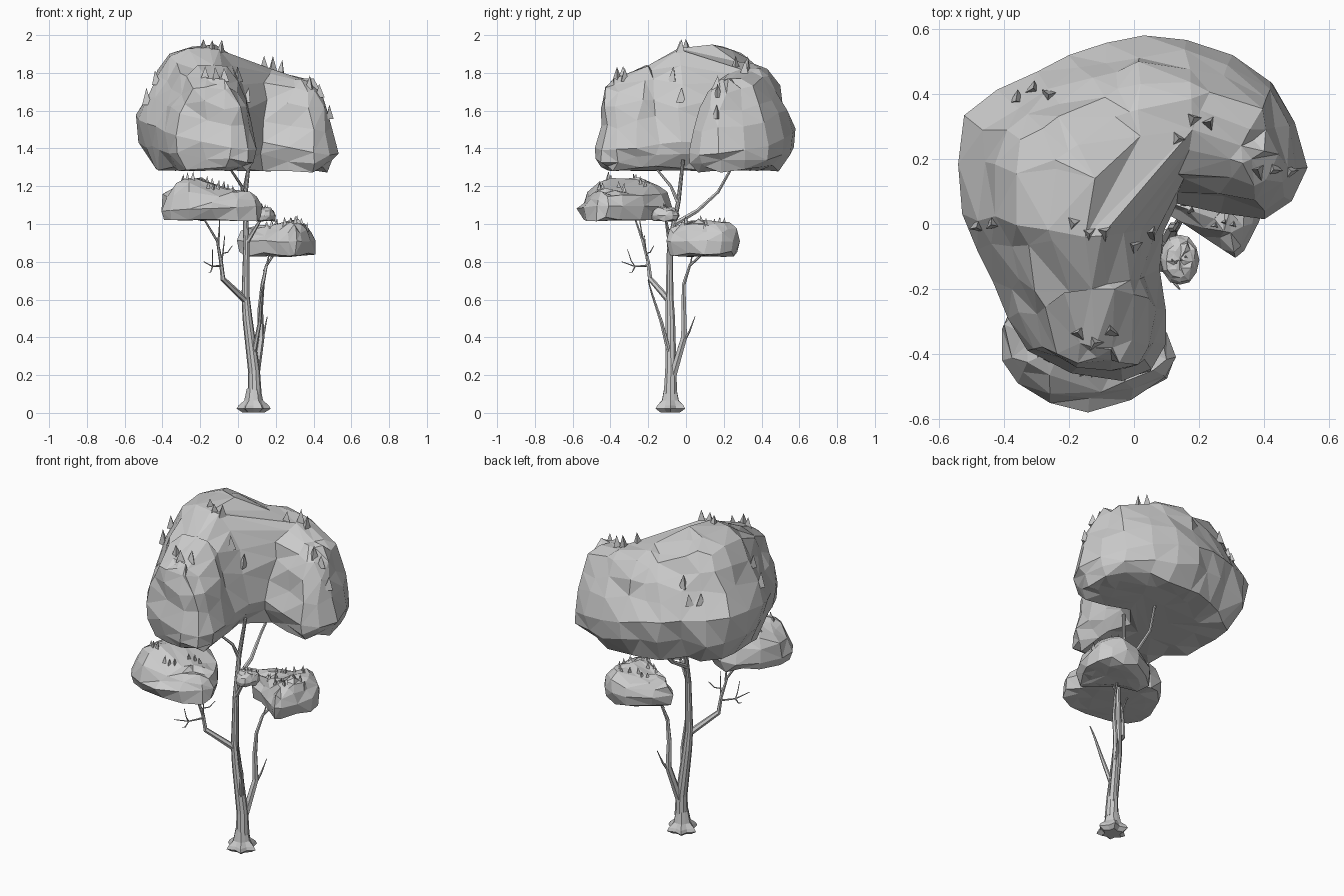
import bpy, bmesh, math, random
from mathutils import Vector
from mathutils.bvhtree import BVHTree

if "Cube" in bpy.data.objects:
    bpy.data.objects.remove(bpy.data.objects["Cube"])

random.seed(4)
TAU = 2 * math.pi


def finish(bm, name):
    bmesh.ops.recalc_face_normals(bm, faces=bm.faces)
    me = bpy.data.meshes.new(name)
    bm.to_mesh(me)
    bm.free()
    ob = bpy.data.objects.new(name, me)
    bpy.context.collection.objects.link(ob)
    return ob


def skin_rings(bm, rings):
    for a, b in zip(rings, rings[1:]):
        n = len(a)
        for i in range(n):
            j = (i + 1) % n
            bm.faces.new((a[i], a[j], b[j], b[i]))


def jiggle(j):
    return Vector([random.uniform(-j, j) for _ in range(3)])


def tube(name, pts, r0, r1, sides=6):
    """Limb through the points, tapering from r0 to r1, fastest near the start."""
    bm = bmesh.new()
    pts = [Vector(p) for p in pts]
    last = len(pts) - 1
    rings = []
    for k, p in enumerate(pts):
        d = pts[min(k + 1, last)] - pts[max(k - 1, 0)]
        u = Vector((0, 1, 0)).cross(d).normalized()
        v = d.cross(u).normalized()
        r = r1 + (r0 - r1) * (1 - k / last) ** 1.2
        rings.append([bm.verts.new(p + (u * math.cos(TAU * i / sides) + v * math.sin(TAU * i / sides)) * r)
                      for i in range(sides)])
    skin_rings(bm, rings)
    bm.faces.new(rings[0])
    bm.faces.new(rings[-1])
    return finish(bm, name)


def smooth_loop(plan):
    """Double the points of a closed outline with rounded midpoints."""
    n = len(plan)
    out = []
    for i in range(n):
        a, b, c, d = (Vector(plan[(i + k) % n]) for k in (-1, 0, 1, 2))
        out += [b, (b + c) * 0.5625 - (a + d) * 0.0625]
    return out


def crown(name, plan, spine, floor, rim, levels, jitter):
    """Loft an outline up to a ridge and down to a flat floor; rim(x, y) is the widest height."""
    bm = bmesh.new()
    loop = smooth_loop(plan)
    spine = [Vector(s) for s in spine]
    near = [min(spine, key=lambda s: (s.xy - p).length) for p in loop]
    rings = []
    for t, f in levels:
        ring = []
        for p, s in zip(loop, near):
            zw = rim(p.x, p.y)
            z = zw + f * (s.z - zw if f > 0 else zw - floor)
            co = p.lerp(s.xy, t).to_3d() + Vector((0, 0, z))
            if t < 1:
                co += jiggle(jitter * (0.3 if f == -1 or t == 0 else 1))
            ring.append(bm.verts.new(co))
        rings.append(ring)
    skin_rings(bm, rings)
    bmesh.ops.remove_doubles(bm, verts=bm.verts, dist=0.002)
    edges = [e for e in bm.edges if e.is_boundary]
    if edges:
        bmesh.ops.holes_fill(bm, edges=edges, sides=0)
    bmesh.ops.triangulate(bm, faces=bm.faces)
    tree = BVHTree.FromBMesh(bm)
    finish(bm, name)
    return tree


# Large upper crown, L-shaped in plan
dome = [(1, -1), (0.6, -1), (0.24, -0.95), (0.07, -0.5), (0, 0),
        (0.17, 0.33), (0.29, 0.6), (0.46, 0.84), (0.72, 0.96), (1, 1)]
upper = crown("upper_crown",
              [(-0.53, 0.03), (-0.52, 0.33), (-0.30, 0.47), (-0.09, 0.56), (0.16, 0.57), (0.42, 0.44),
               (0.53, 0.17), (0.40, 0.01), (0.13, 0.06), (0.08, -0.14), (0.10, -0.37), (-0.04, -0.48),
               (-0.33, -0.39), (-0.43, -0.18)],
              [(-0.12, -0.38, 1.77), (-0.13, -0.2, 1.84), (-0.15, -0.04, 1.93), (-0.12, 0.14, 1.95),
               (0.02, 0.27, 1.86), (0.18, 0.29, 1.82), (0.33, 0.24, 1.77)],
              1.285, lambda x, y: 1.45 - 0.19 * x + 0.11 * y, dome, 0.018)

# Lower crowns use a simpler dome
low = [(1, -1), (0.45, -1), (0.12, -0.85), (0, 0), (0.14, 0.5), (0.34, 0.8), (0.65, 0.95), (1, 1)]
front = crown("front_crown",
              [(-0.41, -0.32), (-0.36, -0.49), (-0.14, -0.575), (0.10, -0.47), (0.10, -0.34),
               (-0.08, -0.11), (-0.27, -0.09)],
              [(-0.22, -0.33, 1.24), (-0.03, -0.38, 1.18)], 1.02, lambda x, y: 1.09 + 0.05 * x, low, 0.017)
side = crown("side_crown",
             [(-0.01, 0.13), (0.20, 0.28), (0.36, 0.25), (0.41, 0.11), (0.34, -0.085), (0.27, -0.08), (0.14, 0.01)],
             [(0.17, 0.14, 0.99), (0.28, 0.10, 1.02)], 0.83, lambda x, y: 0.91, low, 0.017)
tiny = crown("tiny_crown",
             [(0.14 + 0.06 * math.cos(TAU * i / 6), -0.11 + 0.08 * math.sin(TAU * i / 6)) for i in range(6)],
             [(0.14, -0.11, 1.09)], 1.015, lambda x, y: 1.045, low, 0.006)

# Trunk and its lobed root flare
tube("trunk", [(0.088, -0.083, 0.1), (0.085, -0.08, 0.22), (0.05, -0.083, 0.5), (0.04, -0.087, 0.62),
               (0.045, -0.085, 0.9), (0.035, -0.04, 1.12), (0.06, -0.015, 1.34)], 0.037, 0.009, 10)
bm = bmesh.new()
rings = []
for z, r in ((0.003, 0.06), (0.022, 0.09), (0.04, 0.08), (0.065, 0.05), (0.13, 0.036)):
    lobe = 0.7 if z < 0.05 else 0.9
    rings.append([bm.verts.new((0.083 + r * (lobe if i % 2 else 1) * math.cos(TAU * i / 12),
                                -0.083 + r * (lobe if i % 2 else 1) * math.sin(TAU * i / 12), z))
                  for i in range(12)])
skin_rings(bm, rings)
bm.faces.new(rings[0])
bm.faces.new(rings[-1])
finish(bm, "root_flare")

# Main limbs
tube("upper_left_limb", [(0.035, -0.04, 1.11), (0.02, -0.08, 1.2), (-0.06, -0.18, 1.32)], 0.012, 0.005)
tube("upper_back_limb", [(0.04, -0.06, 1.0), (0.045, 0.06, 1.07), (0.03, 0.17, 1.17), (0.06, 0.26, 1.33)], 0.014, 0.007)
tube("front_limb", [(0.045, -0.085, 0.59), (-0.08, -0.19, 0.71), (-0.09, -0.2, 0.8), (-0.11, -0.23, 0.91),
                    (-0.2, -0.28, 1.06)], 0.018, 0.004)
tube("side_limb", [(0.09, -0.075, 0.18), (0.122, -0.01, 0.4), (0.118, -0.012, 0.55), (0.13, -0.012, 0.68),
                   (0.15, 0.02, 0.78), (0.21, 0.12, 0.87)], 0.022, 0.005)
tube("low_front_limb", [(0.08, -0.085, 0.3), (0.115, -0.13, 0.48), (0.125, -0.18, 0.63), (0.14, -0.2, 0.7)], 0.014, 0.003)
tube("tiny_crown_limb", [(0.045, -0.085, 0.9), (0.13, -0.11, 1.04)], 0.014, 0.006)


# Twigs: a start, a run, and a bend halfway
def twig(name, start, run, r):
    a, d = Vector(start), Vector(run)
    tube(name, [a, a + d * 0.5 + Vector((0, 0, -0.015)), a + d], r, 0.002)
    return a + d * 0.5 + Vector((0, 0, -0.015))


twig("side_twig", (0.122, -0.012, 0.38), (0.033, 0.06, 0.13), 0.01)
twig("side_fork", (0.14, 0.01, 0.75), (0.03, 0.03, 0.12), 0.008)
twig("front_fork", (-0.105, -0.22, 0.89), (0.01, -0.03, 0.16), 0.007)
knee = twig("front_twig", (-0.09, -0.2, 0.78), (-0.09, -0.14, 0.02), 0.006)
twig("front_twig_low", knee, (-0.02, -0.03, -0.03), 0.004)
twig("front_twig_high", knee, (0.0, -0.04, 0.09), 0.004)
knee = twig("inner_twig", (-0.09, -0.2, 0.78), (0.02, -0.02, 0.16), 0.006)
twig("inner_twig_fork", knee, (0.05, 0.04, 0.04), 0.004)

# Leaf tufts: rows of three-sided spikes standing on the crowns
bm = bmesh.new()


def tuft(tree, x, y, n, h):
    for k in range(n):
        top = Vector((x + (k - (n - 1) / 2) * h * 0.6, y + random.uniform(-0.4, 0.4) * h, 3))
        hit = tree.ray_cast(top, Vector((0, 0, -1)))[0]
        if hit is None:
            continue
        turn = random.uniform(0, 6)
        base = [bm.verts.new(hit + Vector((math.cos(turn + i * TAU / 3) * h * 0.36,
                                           math.sin(turn + i * TAU / 3) * h * 0.36, -0.015))) for i in range(3)]
        tip = bm.verts.new(hit + Vector((0, 0, h * random.uniform(0.6, 0.85))) + jiggle(0.008))
        bm.faces.new(base)
        for i in range(3):
            bm.faces.new((base[i], base[(i + 1) % 3], tip))


for x, y in ((-0.14, 0), (-0.48, -0.01), (-0.31, 0.4), (-0.12, -0.36), (0.18, 0.29), (0.43, 0.15), (0.05, -0.06)):
    tuft(upper, x, y, 3, 0.08)
for tree, cx, cy, r in ((front, -0.17, -0.34, 0.12), (side, 0.25, 0.1, 0.09)):
    for i in range(5):
        tuft(tree, cx + r * math.cos(TAU * i / 5), cy + r * math.sin(TAU * i / 5), 3, 0.045)
tuft(tiny, 0.14, -0.11, 4, 0.025)
finish(bm, "leaf_tufts")
